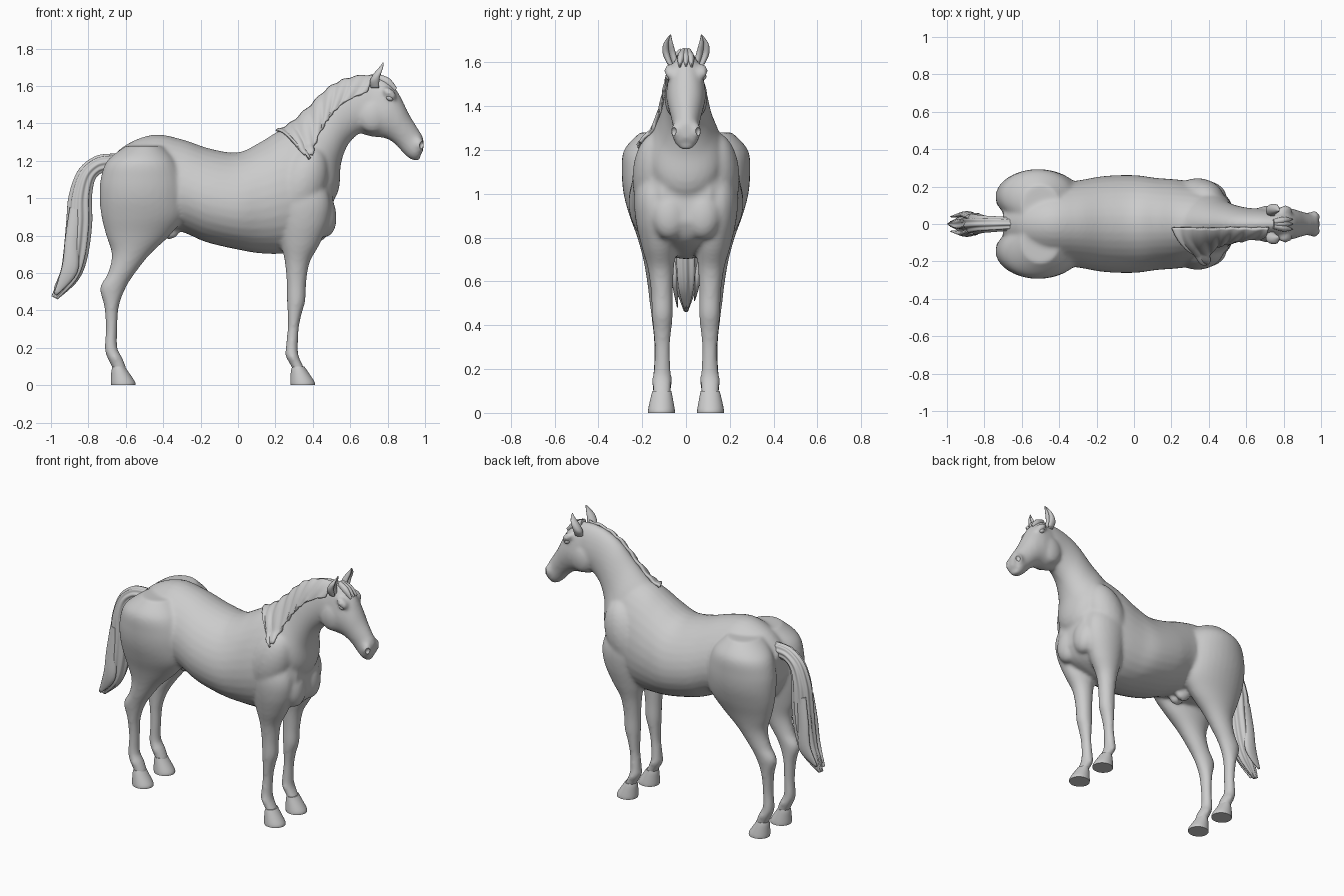
import bpy, bmesh, math
from mathutils import Vector, Matrix
from mathutils.bvhtree import BVHTree

default = bpy.data.objects.get("Cube")
if default:
    bpy.data.objects.remove(default)

GREY = (0.6, 0.6, 0.6, 1)
coat = bpy.data.materials.new("light_grey")
coat.use_nodes = True
coat.diffuse_color = GREY
coat.node_tree.nodes["Principled BSDF"].inputs["Base Color"].default_value = GREY


def finish(name, bm, sharp=60):
    """Turn a bmesh into a smooth shaded grey object."""
    bmesh.ops.recalc_face_normals(bm, faces=bm.faces)
    mesh = bpy.data.meshes.new(name)
    bm.to_mesh(mesh)
    bm.free()
    mesh.materials.append(coat)
    mesh.shade_smooth()
    mesh.set_sharp_from_angle(angle=math.radians(sharp))
    obj = bpy.data.objects.new(name, mesh)
    bpy.context.collection.objects.link(obj)
    return obj


def spline(rows, steps):
    """Catmull-Rom interpolation through rows of numbers."""
    rows = [Vector(r) for r in rows]
    out = []
    for i in range(len(rows) - 1):
        a, b, c = rows[max(i - 1, 0)], rows[i], rows[i + 1]
        d = rows[min(i + 2, len(rows) - 1)]
        for s in range(steps):
            t = s / steps
            out.append(b + (c - a) * (t / 2)
                       + (a * 2 - b * 5 + c * 4 - d) * (t * t / 2)
                       + (b * 3 - a - c * 3 + d) * (t ** 3 / 2))
    return out + [rows[-1]]


def loft(bm, rows, side=1, steps=5, sides=32, egg=0, ridge=0, dent=0):
    """Skin rings; row = x, z of one edge, x, z of the other, y centre, half width."""
    rings = []
    for k, (px, pz, qx, qz, y, w) in enumerate(spline(rows, steps)):
        p, q = Vector((px, 0, pz)), Vector((qx, 0, qz))
        ring = []
        for j in range(sides):
            a = math.tau * j / sides
            c, s = math.cos(a), math.sin(a)
            r = 1 + ridge * math.cos(9 * a + k * 0.07) - dent * max(0, c) ** 3
            co = (p + q) / 2 + (p - q) / 2 * c * r
            co.y = side * (y + w * s * r * (1 - egg * c))
            ring.append(bm.verts.new(co))
        rings.append(ring)
    for r0, r1 in zip(rings, rings[1:]):
        for j in range(sides):
            n = (j + 1) % sides
            bm.faces.new((r0[j], r0[n], r1[n], r1[j]))
    bm.faces.new(rings[0])
    bm.faces.new(rings[-1])


def blob(bm, centre, radii, tilt=0):
    """Ellipsoid, tilted about the y axis."""
    m = (Matrix.Translation(centre) @ Matrix.Rotation(math.radians(tilt), 4, 'Y')
         @ Matrix.Diagonal((*radii, 1)))
    bmesh.ops.create_uvsphere(bm, u_segments=24, v_segments=16, radius=1, matrix=m)


def leg_rows(rows):
    """Rows of height, back, front, y, half width become loft rows."""
    return [(front, z, back, z, y, w) for z, back, front, y, w in rows]


# Trunk, neck and head: top edge, bottom edge, half width
torso = [(-.70, 1.19, -.70, 1, .08), (-.60, 1.285, -.62, .86, .18),
         (-.45, 1.34, -.47, .82, .22), (-.30, 1.315, -.32, .825, .23),
         (-.15, 1.265, -.17, .765, .255), (0, 1.245, 0, .725, .26),
         (.12, 1.3, .12, .705, .245), (.24, 1.37, .25, .705, .235),
         (.36, 1.39, .38, .74, .215), (.44, 1.3, .47, .79, .18),
         (.50, 1.15, .515, .87, .11)]
neck = [(.18, 1.32, .40, .85, .15), (.28, 1.39, .53, 1.02, .17),
        (.38, 1.48, .55, 1.18, .125), (.48, 1.58, .585, 1.28, .1),
        (.58, 1.635, .64, 1.34, .085), (.68, 1.655, .69, 1.36, .08),
        (.76, 1.65, .74, 1.4, .07)]
head = [(.70, 1.64, .64, 1.42, .065), (.79, 1.64, .65, 1.355, .08),
        (.85, 1.575, .71, 1.33, .09), (.885, 1.51, .79, 1.32, .083),
        (.92, 1.44, .845, 1.285, .07), (.96, 1.375, .88, 1.245, .06),
        (.99, 1.32, .92, 1.21, .06), (.99, 1.25, .95, 1.205, .045)]
# Legs: height, back, front, y, half width
front_leg = [(1.15, .17, .43, .13, .07), (1, .2, .49, .145, .09),
             (.88, .215, .485, .14, .09), (.76, .23, .44, .125, .078),
             (.66, .25, .385, .115, .06), (.55, .26, .365, .11, .05),
             (.45, .262, .36, .108, .048), (.38, .265, .34, .108, .042),
             (.30, .265, .325, .108, .035), (.20, .255, .32, .108, .038),
             (.155, .255, .325, .11, .045), (.1, .285, .35, .11, .042),
             (.06, .3, .37, .11, .04)]
hind_leg = [(1.28, -.60, -.40, .1, .11), (1.2, -.70, -.33, .14, .143),
            (1.1, -.735, -.29, .145, .148), (1, -.74, -.28, .145, .14),
            (.9, -.73, -.29, .14, .118), (.8, -.705, -.365, .132, .09),
            (.7, -.675, -.47, .127, .068), (.6, -.695, -.55, .123, .055),
            (.52, -.738, -.60, .12, .048), (.42, -.715, -.637, .115, .041),
            (.3, -.707, -.645, .11, .035), (.2, -.713, -.645, .11, .038),
            (.15, -.70, -.62, .11, .045), (.1, -.675, -.60, .11, .042),
            (.06, -.66, -.59, .11, .04)]

# Body: overlapping volumes fused into one skin
bm = bmesh.new()
for rows, egg in ((torso, .12), (neck, .15), (head, 0)):
    loft(bm, [(*r[:4], 0, r[4]) for r in rows], egg=egg)
for side in (1, -1):
    loft(bm, leg_rows(front_leg), side)
    loft(bm, leg_rows(hind_leg), side)
    blob(bm, (.34, side * .13, 1.07), (.13, .115, .22), 20)     # shoulder
    blob(bm, (.45, side * .075, .92), (.075, .09, .13), -10)    # breast
    blob(bm, (.72, side * .055, 1.44), (.08, .043, .09))        # cheek
    blob(bm, (.81, side * .07, 1.56), (.045, .03, .025), 40)    # brow
    blob(bm, (.965, side * .043, 1.285), (.03, .026, .04))      # nostril
    blob(bm, (-.365, side * .03, .82), (.05, .03, .04))         # groin
blob(bm, (.945, 0, 1.225), (.035, .04, .022), 30)               # chin
body = finish("body", bm)
remesh = body.modifiers.new("fuse", 'REMESH')
remesh.mode = 'VOXEL'
remesh.voxel_size = .011
remesh.use_smooth_shade = True
relax = body.modifiers.new("relax", 'SMOOTH')
relax.factor = .5
relax.iterations = 8

# Nostril openings
bm = bmesh.new()
for side in (1, -1):
    blob(bm, (.985, side * .058, 1.285), (.014, .014, .02), 20)
cutter = finish("nostril_cutter", bm)
cutter.hide_render = True
cutter.hide_set(True)
cut = body.modifiers.new("nostrils", 'BOOLEAN')
cut.operation = 'DIFFERENCE'
cut.object = cutter

# Hooves, ears and eyes
hoof = [(.1, .29, .355, .11, .043), (.075, .283, .372, .111, .049),
        (.02, .28, .408, .112, .06), (0, .282, .412, .112, .061)]
ear = [(.77, 1.59, .71, 1.59, .06, .024), (.775, 1.645, .705, 1.625, .075, .03),
       (.785, 1.685, .725, 1.665, .081, .025), (.785, 1.71, .755, 1.7, .077, .013),
       (.78, 1.728, .775, 1.726, .07, .002)]
for side, word in ((1, "left"), (-1, "right")):
    for place, shift in (("front", 0), ("hind", -.96)):
        bm = bmesh.new()
        loft(bm, leg_rows([(z, b + shift, f + shift, y, w) for z, b, f, y, w in hoof]), side)
        finish(f"{word}_{place}_hoof", bm, 40)
    bm = bmesh.new()
    loft(bm, ear, side, dent=.9)
    finish(f"{word}_ear", bm, 80)
    bm = bmesh.new()
    blob(bm, (.81, side * .077, 1.535), (.02, .016, .015), 30)
    finish(f"{word}_eye", bm)

# Tail with ridged hair and loose locks
tail = [(-.66, 1.235, -.70, 1.14, 0, .035), (-.76, 1.222, -.74, 1.13, 0, .04),
        (-.85, 1.15, -.77, 1.09, 0, .045), (-.90, 1.02, -.785, 1, 0, .053),
        (-.915, .88, -.785, .86, 0, .056), (-.93, .72, -.81, .68, 0, .055),
        (-.95, .6, -.86, .56, 0, .045), (-.997, .475, -.965, .46, 0, .01)]
bm = bmesh.new()
loft(bm, tail, steps=8, sides=72, ridge=.08)
for i in range(4):
    y, drop = (i - 1.5) * .026, .03 * (i % 2)
    loft(bm, [(-.90, .95, -.83, .93, y, .014), (-.925, .78, -.85, .76, y * 1.2, .018),
              (-.94, .64, -.86, .6, y * 1.3, .017),
              (-.985, .49 + drop, -.97, .48 + drop, y, .003)], sides=12)
finish("tail", bm, 80)

# Forelock
bm = bmesh.new()
for y in (-.022, 0, .02):
    loft(bm, [(.75, 1.665, .74, 1.63, y / 2, .015), (.81, 1.64, .79, 1.6, y, .018),
              (.85, 1.59, .835, 1.57, y * 1.3, .004)], sides=12)
finish("forelock", bm)

# Mane: a sheet laid over the right side of the neck
bpy.context.view_layer.update()
skin = BVHTree.FromObject(body, bpy.context.evaluated_depsgraph_get())
edges = [(.2, 1.37, .355, 1.235), (.29, 1.41, .385, 1.21), (.4, 1.5, .43, 1.35),
         (.5, 1.6, .48, 1.45), (.6, 1.64, .57, 1.54), (.72, 1.655, .69, 1.6)]
bm = bmesh.new()
grid = []
for i, (tx, tz, bx, bz) in enumerate(spline(edges, 10)):
    column = []
    for j in range(17):
        v = j / 16
        ragged = v * (1 + .05 * math.sin(i * 1.1))
        probe = Vector((tx + (bx - tx) * ragged, -.02 - .17 * v, tz + (bz - tz) * ragged))
        spot, normal, _, _ = skin.find_nearest(probe)
        lift = .006 + .004 * math.sin(i * .9 + 3 * v)
        column.append(bm.verts.new(spot + normal * lift))
    grid.append(column)
for a, b in zip(grid, grid[1:]):
    for j in range(16):
        bm.faces.new((a[j], a[j + 1], b[j + 1], b[j]))
mane = finish("mane", bm)
shell = mane.modifiers.new("thickness", 'SOLIDIFY')
shell.thickness = .016
shell.offset = 0
